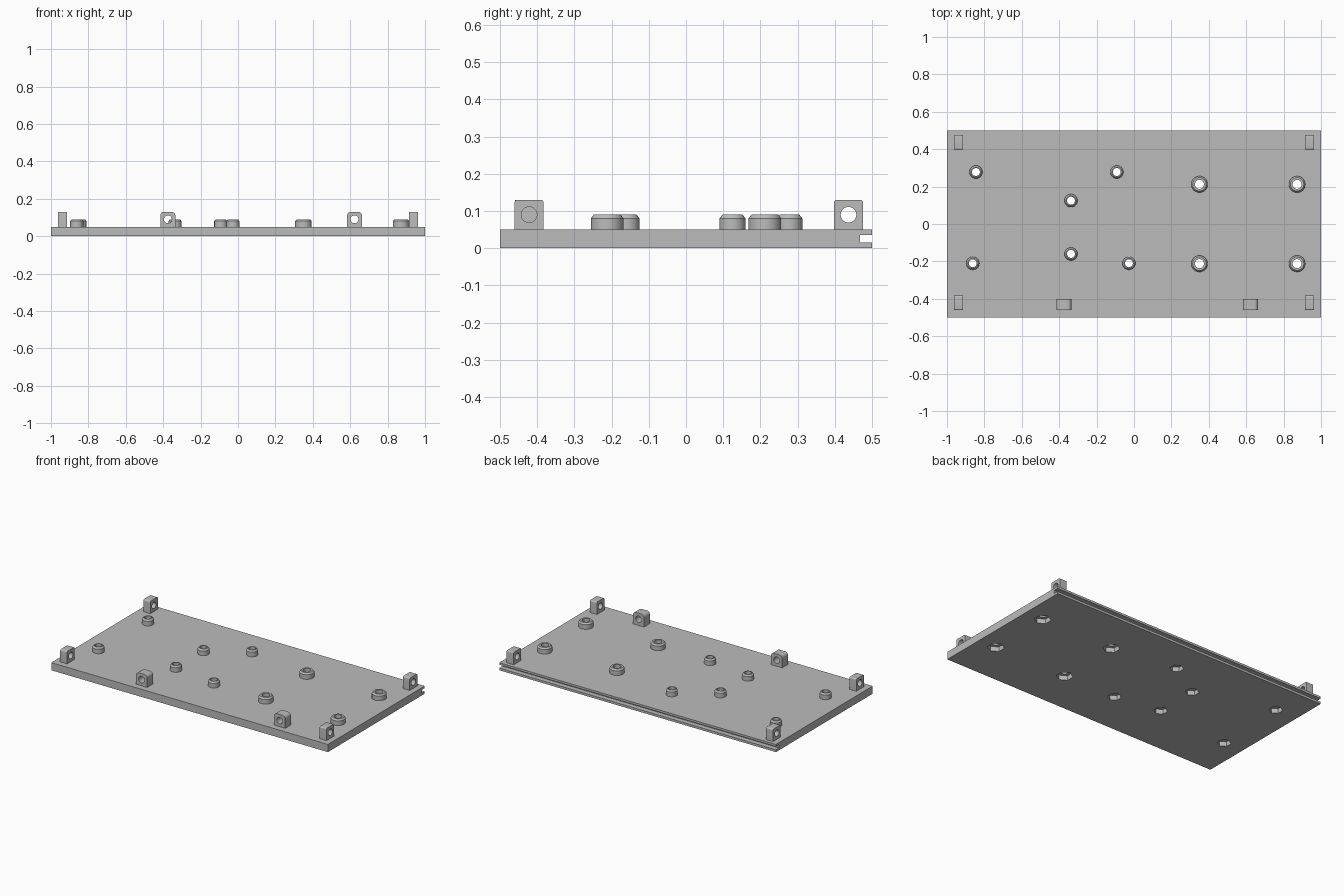
import bpy, bmesh
from math import pi, sin, cos, radians
from mathutils import Matrix, Vector

old = bpy.data.objects.get("Cube")
if old:
    bpy.data.objects.remove(old, do_unlink=True)

grey = bpy.data.materials.new("plain_grey")
grey.use_nodes = True
grey.diffuse_color = (0.5, 0.5, 0.5, 1)
grey.node_tree.nodes["Principled BSDF"].inputs["Base Color"].default_value = (0.5, 0.5, 0.5, 1)

PLATE_TOP, BOSS_TOP, TAB_TOP = 0.05, 0.09, 0.13
SEG = 32


def finish(name, bm):
    bmesh.ops.recalc_face_normals(bm, faces=bm.faces)
    mesh = bpy.data.meshes.new(name)
    bm.to_mesh(mesh)
    bm.free()
    mesh.materials.append(grey)
    ob = bpy.data.objects.new(name, mesh)
    bpy.context.collection.objects.link(ob)
    return ob


def box(name, lo, hi):
    lo, hi = Vector(lo), Vector(hi)
    bm = bmesh.new()
    bmesh.ops.create_cube(bm, size=1, matrix=Matrix.Translation((lo + hi) / 2) @ Matrix.Diagonal((*(hi - lo), 1)))
    return finish(name, bm)


def cylinder(name, centre, r, depth, axis="Z", sides=SEG):
    turn = {"X": Matrix.Rotation(pi / 2, 4, "Y"), "Y": Matrix.Rotation(pi / 2, 4, "X"), "Z": Matrix()}[axis]
    bm = bmesh.new()
    bmesh.ops.create_cone(bm, cap_ends=True, segments=sides, radius1=r, radius2=r, depth=depth,
                          matrix=Matrix.Translation(centre) @ turn)
    return finish(name, bm)


def cut(ob, cutter):
    mod = ob.modifiers.new("cut", "BOOLEAN")
    mod.operation, mod.solver, mod.object = "DIFFERENCE", "EXACT", cutter
    bpy.context.view_layer.objects.active = ob
    bpy.ops.object.modifier_apply(modifier=mod.name)
    bpy.data.objects.remove(cutter, do_unlink=True)


def smooth(ob):
    bpy.ops.object.select_all(action="DESELECT")
    ob.select_set(True)
    bpy.context.view_layer.objects.active = ob
    bpy.ops.object.shade_smooth_by_angle(angle=radians(30))


def boss(name, x, y, r, hole):
    # Chamfered collar, open where it sits on the plate
    profile = [(r, PLATE_TOP), (r, BOSS_TOP - 0.01), (r - 0.008, BOSS_TOP), (hole, BOSS_TOP), (hole, PLATE_TOP)]
    bm = bmesh.new()
    rings = []
    for rad, z in profile:
        rings.append([bm.verts.new((x + rad * cos(2 * pi * i / SEG), y + rad * sin(2 * pi * i / SEG), z))
                      for i in range(SEG)])
    for a, b in zip(rings, rings[1:]):
        for i in range(SEG):
            j = (i + 1) % SEG
            bm.faces.new((a[i], a[j], b[j], b[i]))
    smooth(finish(name, bm))


def tab(name, x, y, width, thick, axis, corner):
    # Upright lug with rounded top corners, drilled through its thickness
    h = width / 2
    outline = [(-h, PLATE_TOP), (h, PLATE_TOP)]
    for side, start in ((1, 0), (-1, pi / 2)):
        for i in range(7):
            a = start + i * pi / 12
            outline.append((side * (h - corner) + corner * cos(a), TAB_TOP - corner + corner * sin(a)))
    bm = bmesh.new()
    if axis == "X":
        pts = [(x - thick / 2, y + u, z) for u, z in outline]
        push = (thick, 0, 0)
    else:
        pts = [(x + u, y - thick / 2, z) for u, z in outline]
        push = (0, thick, 0)
    face = bm.faces.new([bm.verts.new(p) for p in pts])
    ext = bmesh.ops.extrude_face_region(bm, geom=[face], use_keep_orig=True)
    bmesh.ops.translate(bm, vec=push, verts=[g for g in ext["geom"] if isinstance(g, bmesh.types.BMVert)])
    ob = finish(name, bm)
    cut(ob, cylinder("drill", (x, y, 0.09), 0.021, 0.2, axis))
    smooth(ob)


# Base plate with a slot along the back edge
plate = box("base_plate", (-1, -0.5, 0), (1, 0.5, PLATE_TOP))
cut(plate, box("slot", (-1.1, 0.468, 0.015), (1.1, 0.6, 0.036)))

# Screw bosses, each with a through hole and a hexagonal nut pocket below
small = [(-0.845, 0.278), (-0.092, 0.278), (-0.337, 0.125), (-0.337, -0.16), (-0.862, -0.21), (-0.027, -0.21)]
large = [(x, y) for x in (0.35, 0.872) for y in (0.212, -0.212)]
for label, spots, r, hole in (("small", small, 0.035, 0.021), ("large", large, 0.044, 0.024)):
    for n, (x, y) in enumerate(spots, 1):
        cut(plate, cylinder("drill", (x, y, 0), hole, 0.3))
        cut(plate, cylinder("pocket", (x, y, 0), r + 0.006, 0.06, sides=6))
        boss(f"{label}_boss_{n}", x, y, r, hole)
smooth(plate)

# Corner lugs drilled sideways
for side, x in (("right", -0.938), ("left", 0.938)):
    tab(f"back_{side}_lug", x, 0.437, 0.078, 0.05, "X", 0.008)
    tab(f"front_{side}_lug", x, -0.422, 0.078, 0.05, "X", 0.008)

# Front lugs drilled front to back
tab("front_lug_1", -0.375, -0.43, 0.08, 0.06, "Y", 0.02)
tab("front_lug_2", 0.623, -0.43, 0.08, 0.06, "Y", 0.02)
